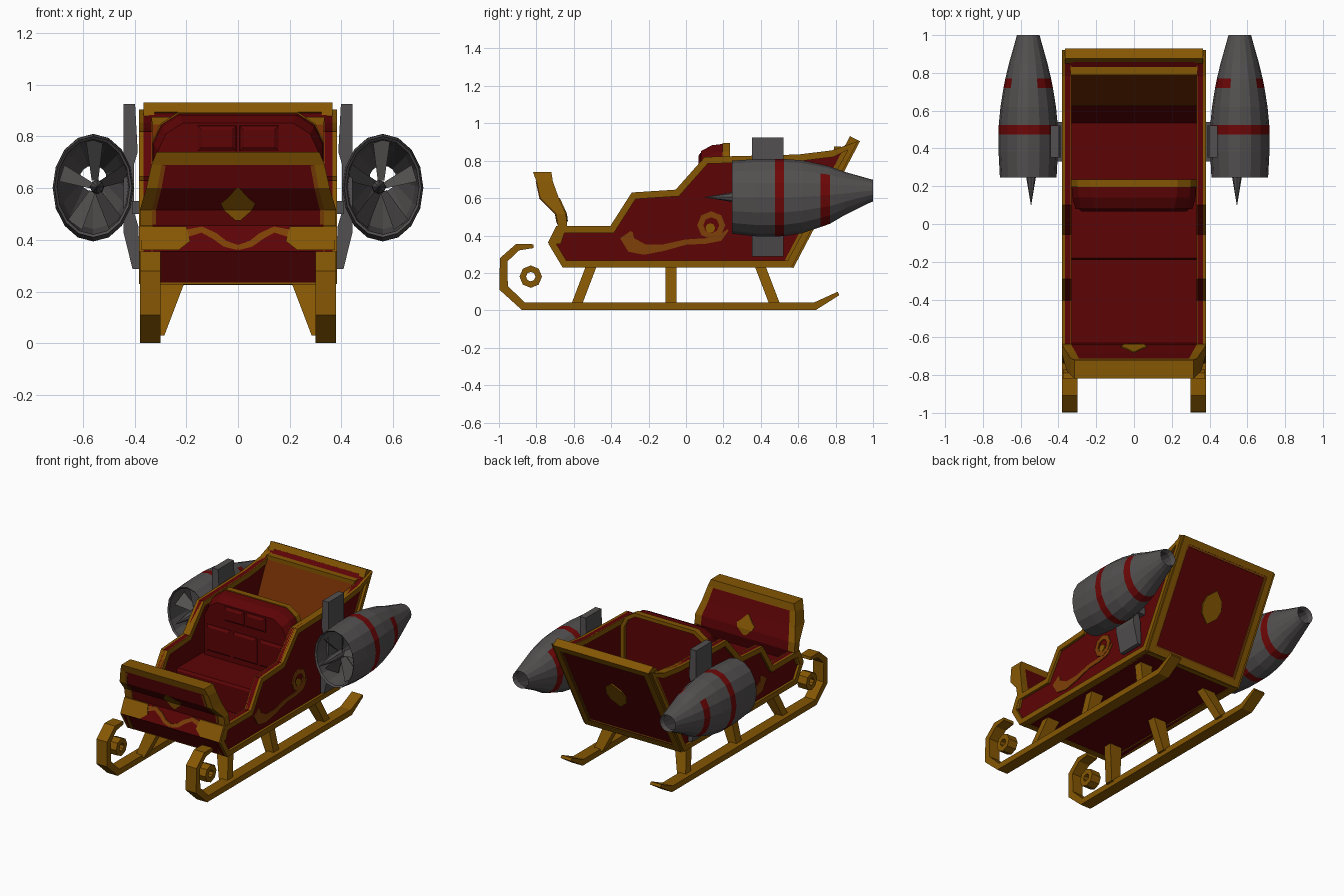
import bpy
import bmesh
from math import sin, cos, pi
from mathutils import Vector

cube = bpy.data.objects.get("Cube")
if cube:
    bpy.data.objects.remove(cube, do_unlink=True)


def material(name, *rgb):
    m = bpy.data.materials.new(name)
    m.use_nodes = True
    m.diffuse_color = (*rgb, 1)
    m.node_tree.nodes["Principled BSDF"].inputs["Base Color"].default_value = (*rgb, 1)
    return m


GOLD = material("gold trim", 0.235, 0.094, 0.001)
RED = material("deep red", 0.108, 0.001, 0.0015)
STRIPE = material("bright red", 0.155, 0.002, 0.002)
BROWN = material("amber brown", 0.205, 0.05, 0.002)
LINING = material("rust lining", 0.165, 0.026, 0.001)
GRAY = material("engine gray", 0.086, 0.079, 0.079)


def loft(name, rings, mats, wrap=False, pick=None):
    """Skin a row of equal rings; pick gives a material slot per face."""
    n, m = len(rings[0]), len(rings)
    faces, slots = [], []
    for i in range(m if wrap else m - 1):
        k = (i + 1) % m
        for j in range(n):
            j2 = (j + 1) % n
            faces.append((i * n + j, i * n + j2, k * n + j2, k * n + j))
            slots.append(pick(i, j) if pick else 0)
    if not wrap:
        faces += [tuple(range(n)), tuple(range((m - 1) * n, m * n))]
        slots += [0, 0]
    mesh = bpy.data.meshes.new(name)
    mesh.from_pydata([tuple(v) for r in rings for v in r], [], faces)
    for mat in mats:
        mesh.materials.append(mat)
    mesh.polygons.foreach_set("material_index", slots)
    bm = bmesh.new()
    bm.from_mesh(mesh)
    bmesh.ops.recalc_face_normals(bm, faces=bm.faces)
    bm.to_mesh(mesh)
    bm.free()
    ob = bpy.data.objects.new(name, mesh)
    bpy.context.collection.objects.link(ob)
    return ob


def miters(pts, closed):
    """Left-hand offset vector at each point of a 2D path."""
    pts = [Vector(p) for p in pts]
    out = []
    for i, p in enumerate(pts):
        a = pts[i - 1] if closed or i else None
        b = pts[(i + 1) % len(pts)] if closed or i < len(pts) - 1 else None
        d1 = (p - a).normalized() if a is not None else (b - p).normalized()
        d2 = (b - p).normalized() if b is not None else d1
        n1, n2 = Vector((-d1.y, d1.x)), Vector((-d2.y, d2.x))
        s = (n1 + n2).normalized()
        out.append(s / max(s.dot(n1), 0.5))
    return list(zip(pts, out))


def slab(name, loop, to3d, w0, w1, mat):
    return loft(name, [[to3d(u, v, w) for u, v in loop] for w in (w0, w1)], [mat])


def frame(name, loop, t, to3d, w0, w1, mat):
    rings = []
    for p, o in miters(loop, True):
        q = p + o * t
        rings.append([to3d(*p, w0), to3d(*p, w1), to3d(*q, w1), to3d(*q, w0)])
    return loft(name, rings, [mat], wrap=True)


def ribbon(name, pts, widths, to3d, w0, w1, mat):
    rings = []
    for (p, o), t in zip(miters(pts, False), widths):
        a, b = p + o * t / 2, p - o * t / 2
        rings.append([to3d(*a, w0), to3d(*a, w1), to3d(*b, w1), to3d(*b, w0)])
    return loft(name, rings, [mat])


def rect(x0, x1, y0, y1):
    return [(x0, y0), (x1, y0), (x1, y1), (x0, y1)]


def octagon(x, y, r):
    return [(x + r * cos(k * pi / 4), y + r * sin(k * pi / 4)) for k in range(8)]


def across(u, v, w):
    return (w, u, v)


def facing(u, v, w):
    return (u, w, v)


# Body: floor and nose underside
floor = [(-.66, .235), (.565, .235), (.58, .28), (-.63, .28), (-.67, .4), (-.73, .36)]
slab("floor", floor, across, -.345, .345, RED)
for name, y in (("front_floor_trim", -.655), ("rear_floor_trim", .53)):
    slab(name, rect(y, y + .035, .228, .25), across, -.35, .35, GOLD)

# Dashboard: rows of height, front y, back y, half width
dash = [(.355, -.735, -.67, .38), (.455, -.685, -.635, .38), (.515, -.695, -.642, .38),
        (.6, -.78, -.68, .355), (.69, -.8, -.712, .335), (.74, -.818, -.72, .315)]
loft("dashboard",
     [[(x * h, f, z) for x in (-1, -.87, .87, 1)] + [(x * h, b, z) for x in (1, .87, -.87, -1)]
      for z, f, b, h in dash],
     [GOLD, RED], pick=lambda i, j: int(j in (1, 5) and i < 4))


def dash_y(z, col):
    for lo, hi in zip(dash, dash[1:]):
        if z <= hi[0]:
            break
    return lo[col] + (hi[col] - lo[col]) * (z - lo[0]) / (hi[0] - lo[0])


def on_dash(u, v, w):
    return (u, dash_y(v, 1) - w, v)


def in_dash(u, v, w):
    return (u, dash_y(v, 2) + w, v)


drop = [((0, .475), .02), ((0, .515), .11), ((0, .54), .135), ((0, .56), .085), ((0, .6), .012)]
for name, to3d in (("front_emblem", on_dash), ("inner_emblem", in_dash)):
    ribbon(name, [p for p, t in drop], [t for p, t in drop], to3d, -.002, .006, GOLD)

# Rear panel, leaning back, with frame, emblem and lining
slope = Vector((0, .36, .685)).normalized()
outward = Vector((0, slope.z, -slope.y))


def on_rear(u, v, w):
    return Vector((u, .565, .23)) + slope * v + outward * w


rear = [(.565, .235), (.91, .89), (.865, .89), (.8, .855), (.53, .27)]
slab("rear_panel", rear, across, -.345, .345, RED)
frame("rear_frame", rect(-.365, .365, 0, .766), .042, on_rear, -.05, .01, GOLD)
frame("rear_border", rect(-.324, .324, .041, .725), .014, on_rear, -.002, .006, BROWN)
star = [(sin(k * pi / 4) * r, .41 + cos(k * pi / 4) * q)
        for k, (r, q) in enumerate(((.075, .11), (.085, .08)) * 4)]
slab("rear_emblem", star, on_rear, -.002, .007, GOLD)
lining = [(.63, .485), (.797, .847), (.792, .851), (.625, .489)]
slab("rear_lining", lining, across, -.334, .334, LINING)
slab("rear_lip", rect(.79, .83, .845, .875), across, -.335, .335, GOLD)

# Seat with padded, round-topped back
cushion = [(.28, 0), (.455, 0), (.47, .01)]
loft("seat_cushion", [[(x, y, z) for x, y in rect(-.335, .335, -.19 + c, .12)]
                      for z, c in cushion], [RED])
half = [(.333, .28), (.333, .78), (.3, .85), (.23, .895)]
back = half + [(-x, z) for x, z in reversed(half)]
loft("seat_back", [[(x * k, y, .28 + (z - .28) * k) for x, z in back]
                   for y, k in ((.08, .93), (.14, .98), (.215, .995))], [RED])
frame("seat_back_trim", back, .025, facing, .195, .235, GOLD)
pads = [(-.16, -.003, .74, .845), (.003, .16, .74, .845)]
pads += [(x - .095, x + .095, .5, .69) for x in (-.2, 0, .2)]
for k, (x0, x1, z0, z1) in enumerate(pads):
    loft(f"seat_pad_{k + 1}", [[(x, y, z) for x, z in rect(x0 + c, x1 - c, z0 + c, z1 - c)]
                               for y, c in ((.09, 0), (.077, .004), (.066, .02))], [RED])

# Outline of the body sides, and the engine shell: y, centre z, half width, half height
wall = [(-.66, .23), (.565, .23), (.92, .905), (.78, .855), (.6, .833), (.1, .82),
        (-.055, .645), (-.29, .63), (-.405, .45), (-.69, .45), (-.735, .355)]
shell = [(.245, .605, .15, .195), (.38, .602, .157, .207), (.475, .602, .157, .208),
         (.525, .603, .156, .206), (.62, .607, .147, .195), (.72, .613, .131, .168),
         (.77, .616, .121, .153), (.85, .625, .102, .115), (.97, .638, .068, .068),
         (1, .64, .06, .058), (.97, .638, .052, .05), (.62, .607, .125, .165),
         (.255, .605, .14, .184)]
swirl = [(-.29, .42), (-.315, .385), (-.285, .345), (-.22, .325), (-.12, .335), (0, .365),
         (.1, .37), (.18, .385), (.225, .43)]
swirl_widths = [.015, .06, .075, .055, .035, .028, .03, .03, .01]

for s, side in ((1, "left"), (-1, "right")):
    def out(u, v, w, s=s):
        return (s * w, u, v)

    # Side wall, gold rim and painted swirl
    slab(side + "_wall", wall, out, .335, .365, RED)
    frame(side + "_rim", wall, .036, out, .33, .382, GOLD)
    ribbon(side + "_swirl", swirl, swirl_widths, out, .364, .37, BROWN)
    frame(side + "_swirl_ring", octagon(.135, .455, .075), .03, out, .364, .372, BROWN)
    slab(side + "_swirl_spot", octagon(.13, .44, .026), out, .364, .373, GOLD)

    # Scrollwork and border on the nose
    corner = [(s * x, z) for x, z in ((.375, .36), (.23, .36), (.185, .395), (.2, .452), (.375, .452))]
    slab(side + "_nose_corner", corner, on_dash, -.002, .007, GOLD)
    scroll = [(s * x, z) for x, z in ((.2, .425), (.14, .44), (.09, .415), (.05, .385), (0, .37))]
    ribbon(side + "_nose_scroll", scroll, [.03, .022, .026, .024, .02], on_dash, -.002, .005, BROWN)
    border = [(s * x, z) for x, z in ((.325, .46), (.325, .515), (.304, .6), (.288, .688))]
    ribbon(side + "_nose_border", border, [.016] * 4, on_dash, -.002, .004, BROWN)

    # Runner, curl eye and struts
    path = [(.815, .09), (.69, .022), (-.87, .022), (-.975, .12), (-.975, .27),
            (-.9, .338), (-.815, .343)]
    ribbon(side + "_runner", path, [.02, .04, .04, .045, .04, .036, .02], out, .3, .38, GOLD)
    frame(side + "_runner_eye", octagon(-.83, .18, .06), .032, out, .305, .375, GOLD)
    for name, y0, y1 in (("front", -.585, -.505), ("middle", -.08, -.08), ("rear", .475, .395)):
        loft(f"{side}_{name}_strut",
             [[(s * x, y, z) for x, y in rect(x0, x1, yc - .029, yc + .029)]
              for z, x0, x1, yc in ((.03, .285, .35, y0), (.24, .205, .3, y1))], [GOLD])

    # Engine shell: one full stripe, and one that breaks off at the top
    cx = .56
    turn = [k * pi / 8 for k in range(16)]
    loft(side + "_engine",
         [[(s * (cx + rx * cos(a)), y, z + rz * sin(a)) for a in turn] for y, z, rx, rz in shell],
         [GRAY, STRIPE], wrap=True,
         pick=lambda i, j: int(i == 2 or (i == 5 and j not in (2, 3, 4))))

    # Spinner and fan blades
    loft(side + "_spinner",
         [[(s * (.545 + r * cos(a)), y, .605 + r * sin(a)) for a in turn[::2]]
          for y, r in ((.1, .001), (.25, .026), (.36, .028))], [GRAY])
    for k in range(5):
        a = k * pi / 2.5 + .3
        rings = []
        for r, c in ((.12, .018), (.9, .048)):
            mid = Vector((s * (.553 + .15 * r * cos(a)), .34, .605 + .2 * r * sin(a)))
            chord = Vector((-s * sin(a) * .7, .75, cos(a) * .7)) * c
            thick = Vector((0, .003, 0))
            rings.append([mid - chord - thick, mid + chord - thick,
                          mid + chord + thick, mid - chord + thick])
        loft(f"{side}_fan_blade_{k + 1}", rings, [GRAY])

    # Pylon fins and the link to the body
    plate = [(.443, .925), (.398, .925), (.388, .74), (.403, .69), (.403, .51), (.385, .45),
             (.38, .287), (.408, .287), (.443, .43), (.443, .8)]
    slab(side + "_pylon", [(s * x, z) for x, z in plate], facing, .352, .522, GRAY)
    slab(side + "_pylon_link", [(s * x, z) for x, z in rect(.36, .41, .5, .55)],
         facing, .33, .54, GRAY)
